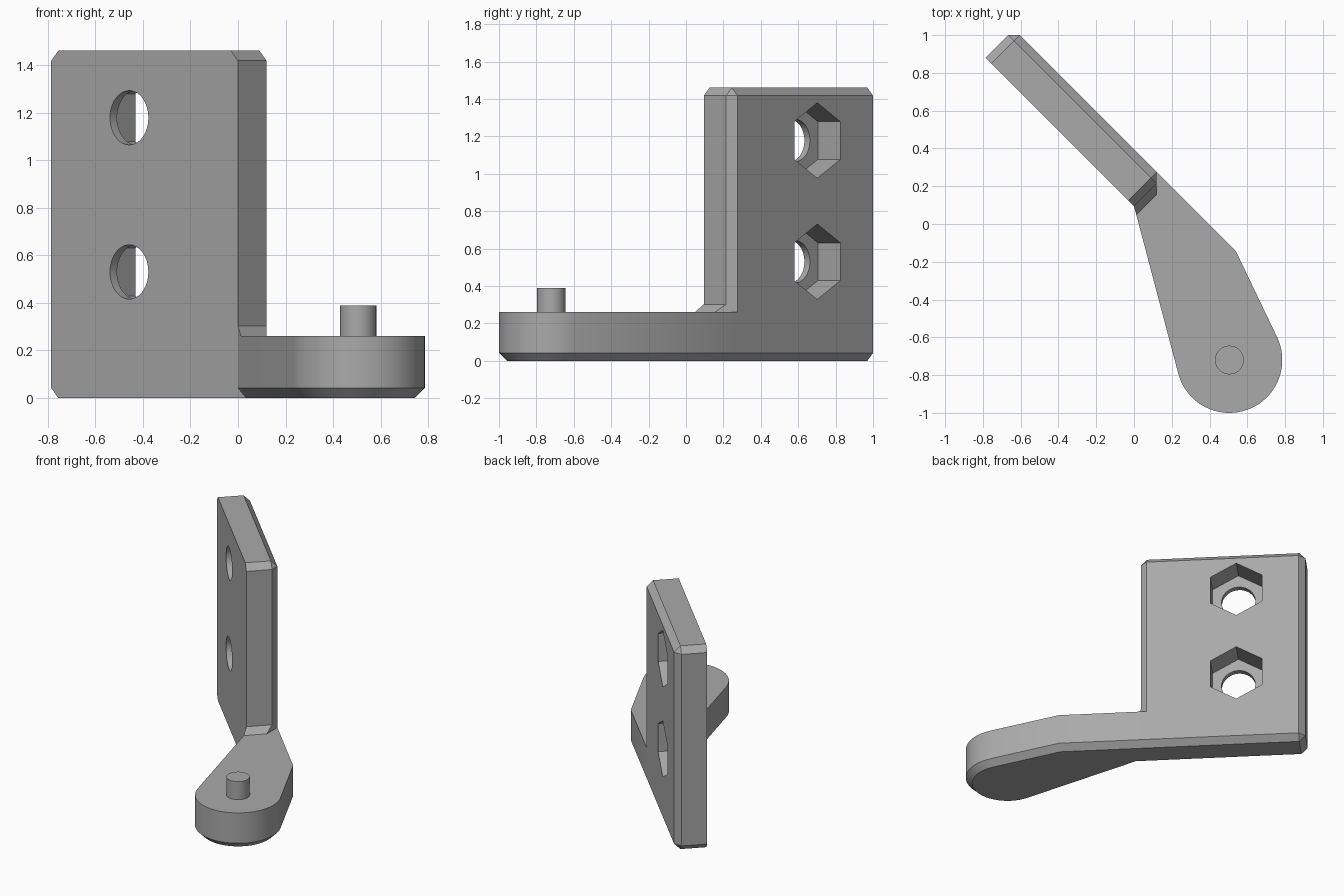
import bpy, bmesh
from math import atan2, acos, cos, sin, pi
from mathutils import Vector, Matrix

if "Cube" in bpy.data.objects:
    bpy.data.objects.remove(bpy.data.objects["Cube"])

grey = bpy.data.materials.new("plain grey")
grey.use_nodes = True
color = (0.40, 0.40, 0.40, 1)
grey.diffuse_color = color
grey.node_tree.nodes["Principled BSDF"].inputs["Base Color"].default_value = color

ALONG = Vector((1, -1)).normalized()    # along the plate
OUT = Vector((1, 1)).normalized()       # through the plate, to the back
BEVEL = 0.0424
ARM_TOP, PLATE_TOP = 0.26, 1.46
PIVOT, RADIUS = Vector((0.505, -0.72)), 0.28


def polar(angle, radius):
    return Vector((cos(angle), sin(angle))) * radius


def finish(bm, name):
    bmesh.ops.remove_doubles(bm, verts=bm.verts, dist=0.001)
    bmesh.ops.recalc_face_normals(bm, faces=bm.faces)
    mesh = bpy.data.meshes.new(name)
    bm.to_mesh(mesh)
    bm.free()
    mesh.materials.append(grey)
    obj = bpy.data.objects.new(name, mesh)
    bpy.context.collection.objects.link(obj)
    return obj


def activate(obj):
    bpy.ops.object.select_all(action='DESELECT')
    obj.select_set(True)
    bpy.context.view_layer.objects.active = obj


def add_face(bm, points):
    bm.faces.new([bm.verts.new(p) for p in points])


def at(points, z):
    return [p.to_3d() + Vector((0, 0, z)) for p in points]


def bridge(bm, low, high):
    for i in range(len(low)):
        j = (i + 1) % len(low)
        add_face(bm, (low[i], low[j], high[j], high[i]))


# Plan corners of the plate, clockwise from the front of its outer end
outer_front, outer_side, outer_back = (
    Vector(p) for p in ((-0.785, 0.88), (-0.665, 1.0), (-0.605, 1.0)))
inner_back, inner_side, inner_front = (
    Vector(p) for p in ((0.12, 0.275), (0.12, 0.215), (0, 0.095)))
elbow = Vector((0.54, -0.145))
outer_apex = outer_side + ALONG * BEVEL
inner_apex = inner_back - OUT * BEVEL


# Rounded arm end, tangent to both straight sides
def tangent(point, side):
    ray = point - PIVOT
    return atan2(ray.y, ray.x) + side * acos(RADIUS / ray.length)


start = tangent(elbow, -1)
end = tangent(inner_front, 1) - 2 * pi
STEPS = 40
angles = [start + (end - start) * i / STEPS for i in range(STEPS + 1)]
arc = [PIVOT + polar(a, RADIUS) for a in angles]
arc_inset = [PIVOT + polar(a, RADIUS - BEVEL) for a in angles]
mid, half = (start + pi / 4) / 2, (pi / 4 - start) / 2
elbow_inset = elbow - polar(mid, BEVEL / cos(half))
slide = BEVEL / sin(end + 2 * pi - 3 * pi / 4)
inner_front_inset = inner_front + ALONG * slide

# Bracket body: base slab with bevelled underside, plate rising from it
bm = bmesh.new()
base = [outer_front, outer_side, outer_back, inner_back, elbow, *arc, inner_front]
base_inset = [outer_front + ALONG * BEVEL, outer_apex, outer_apex, inner_apex,
              elbow_inset, *arc_inset, inner_front_inset]
add_face(bm, at(base_inset[:1] + base_inset[2:], 0))
bridge(bm, at(base_inset, 0), at(base, BEVEL))
bridge(bm, at(base, BEVEL), at(base, ARM_TOP))
add_face(bm, at([inner_back, elbow, *arc, inner_front, inner_side], ARM_TOP))

plate = [outer_front, outer_side, outer_back, inner_back, inner_side, inner_front]
plate_inset = [outer_front + ALONG * BEVEL, outer_apex, outer_apex,
               inner_apex, inner_apex, inner_front - ALONG * BEVEL]
bridge(bm, at(plate, ARM_TOP), at(plate, PLATE_TOP - BEVEL))
bridge(bm, at(plate, PLATE_TOP - BEVEL), at(plate_inset, PLATE_TOP))
add_face(bm, at([plate_inset[i] for i in (0, 1, 3, 5)], PLATE_TOP))
body = finish(bm, "bracket_body")


# Screw holes with hexagonal nut pockets open at the back
def cutter(name, sides, radius, near, far):
    bm = bmesh.new()
    axes = Matrix((ALONG.to_3d(), (0, 0, 1), OUT.to_3d())).transposed().to_4x4()
    for z in (0.53, 1.178):
        centre = ALONG * -0.714 + OUT * (near + far) / 2
        place = Matrix.Translation((centre.x, centre.y, z)) @ axes
        bmesh.ops.create_cone(bm, cap_ends=True, segments=sides, radius1=radius,
                              radius2=radius, depth=far - near, matrix=place)
    obj = finish(bm, name)
    obj.hide_render = True
    return obj


for tool in (cutter("nut_pocket_cutter", 6, 0.2015, 0.109, 0.4),
             cutter("screw_hole_cutter", 48, 0.114, 0, 0.2)):
    activate(body)
    cut = body.modifiers.new("cut", 'BOOLEAN')
    cut.operation, cut.solver, cut.object = 'DIFFERENCE', 'EXACT', tool
    bpy.ops.object.modifier_apply(modifier=cut.name)
    bpy.data.objects.remove(tool)

# Sloped fillet between the plate's inner edge and the arm
bm = bmesh.new()
toe = [Vector((0.0125, 0.0475)), Vector((0.12, 0.155))]
for p in at([inner_front, inner_side, *toe], ARM_TOP) + \
        at([inner_front, inner_side], ARM_TOP + BEVEL):
    bm.verts.new(p)
bmesh.ops.convex_hull(bm, input=bm.verts)
finish(bm, "corner_fillet")

# Pivot pin
bm = bmesh.new()
bmesh.ops.create_cone(bm, cap_ends=True, segments=48, radius1=0.076, radius2=0.076,
                      depth=0.13, matrix=Matrix.Translation((*PIVOT, ARM_TOP + 0.065)))
pin = finish(bm, "pivot_pin")

for obj in (body, pin):
    activate(obj)
    bpy.ops.object.shade_smooth_by_angle(angle=pi / 6)
